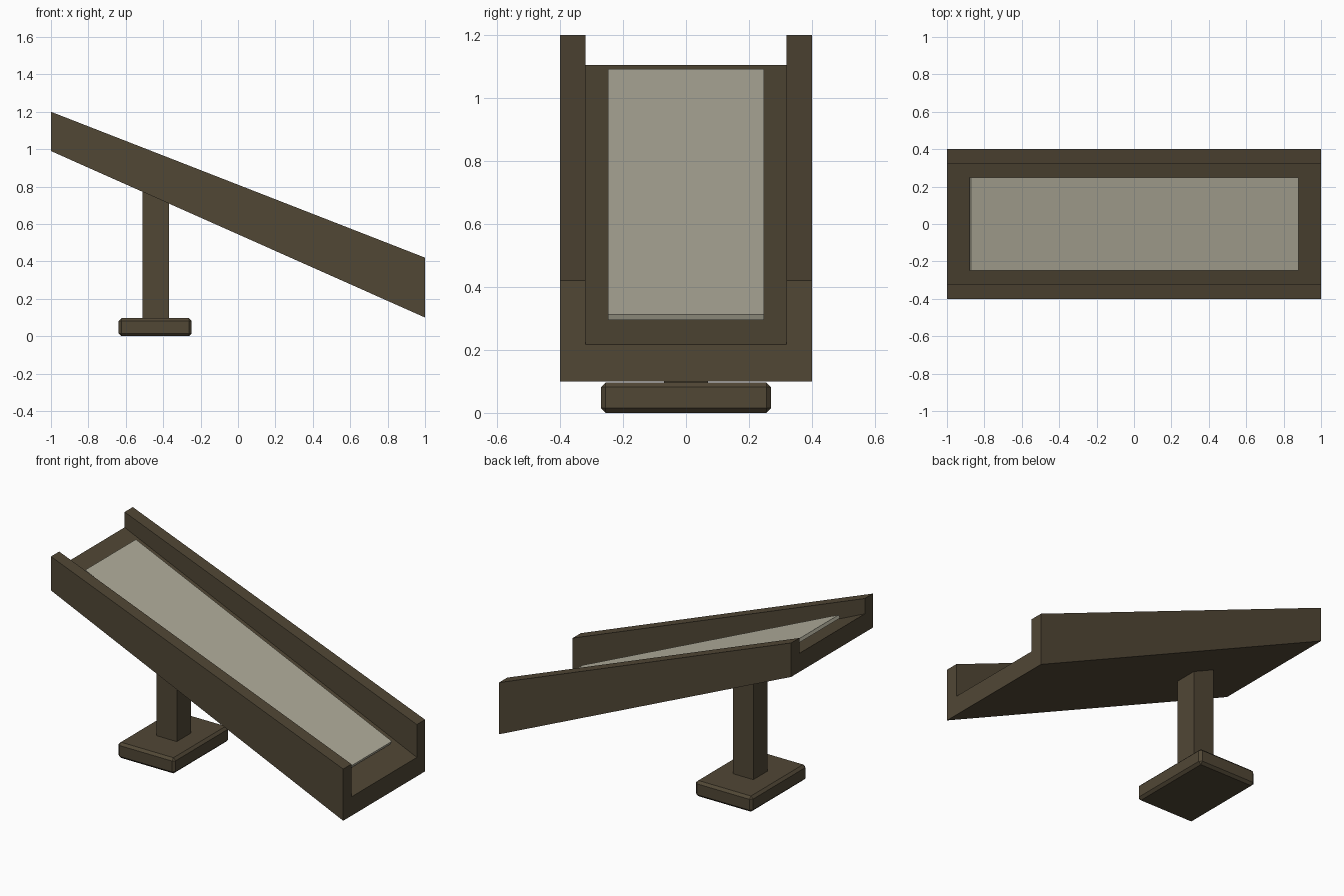
import bpy, bmesh, math

if "Cube" in bpy.data.objects:
    bpy.data.objects.remove(bpy.data.objects["Cube"])


def material(name, rgb):
    m = bpy.data.materials.new(name)
    m.diffuse_color = (*rgb, 1)
    m.use_nodes = True
    m.node_tree.nodes["Principled BSDF"].inputs["Base Color"].default_value = m.diffuse_color
    return m


wood = material("dark brown", (0.082, 0.063, 0.036))
pale = material("pale stone", (0.44, 0.42, 0.33))


def finish(name, bm, mat):
    bmesh.ops.recalc_face_normals(bm, faces=bm.faces)
    mesh = bpy.data.meshes.new(name)
    bm.to_mesh(mesh)
    bm.free()
    mesh.materials.append(mat)
    ob = bpy.data.objects.new(name, mesh)
    bpy.context.collection.objects.link(ob)
    return ob


def box(name, size, loc, mat, bevel=0):
    bm = bmesh.new()
    bmesh.ops.create_cube(bm, size=1)
    bmesh.ops.scale(bm, vec=size, verts=bm.verts)
    if bevel:
        bmesh.ops.bevel(bm, geom=bm.edges[:], offset=bevel, segments=1, affect='EDGES')
    ob = finish(name, bm, mat)
    ob.location = loc
    return ob


# Sloping trough: U-shaped section lofted between its two ends
def section(bm, x, bottom, floor, top):
    pts = [(-0.4, bottom), (0.4, bottom), (0.4, top), (0.32, top),
           (0.32, floor), (-0.32, floor), (-0.32, top), (-0.4, top)]
    return [bm.verts.new((x, y, z)) for y, z in pts]


bm = bmesh.new()
a = section(bm, -1, 0.99, 1.105, 1.20)
b = section(bm, 1, 0.10, 0.217, 0.42)
for i in range(8):
    j = (i + 1) % 8
    bm.faces.new((a[i], a[j], b[j], b[i]))
for s in (a, b):
    bm.faces.new((s[0], s[1], s[4], s[5]))        # floor end (joined to walls below)
    bm.faces.new((s[1], s[2], s[3], s[4]))
    bm.faces.new((s[0], s[5], s[6], s[7]))
finish("trough", bm, wood)

# Thin pale panel lying just above the trough floor
panel = box("panel", (1.918, 0.495, 0.02), (0, 0, 0.6935), pale)
panel.rotation_euler.y = math.radians(24)

# Support post and foot
box("post", (0.14, 0.14, 0.74), (-0.44, 0, 0.42), wood)
box("foot", (0.39, 0.54, 0.097), (-0.443, 0, 0.0485), wood, 0.015)
